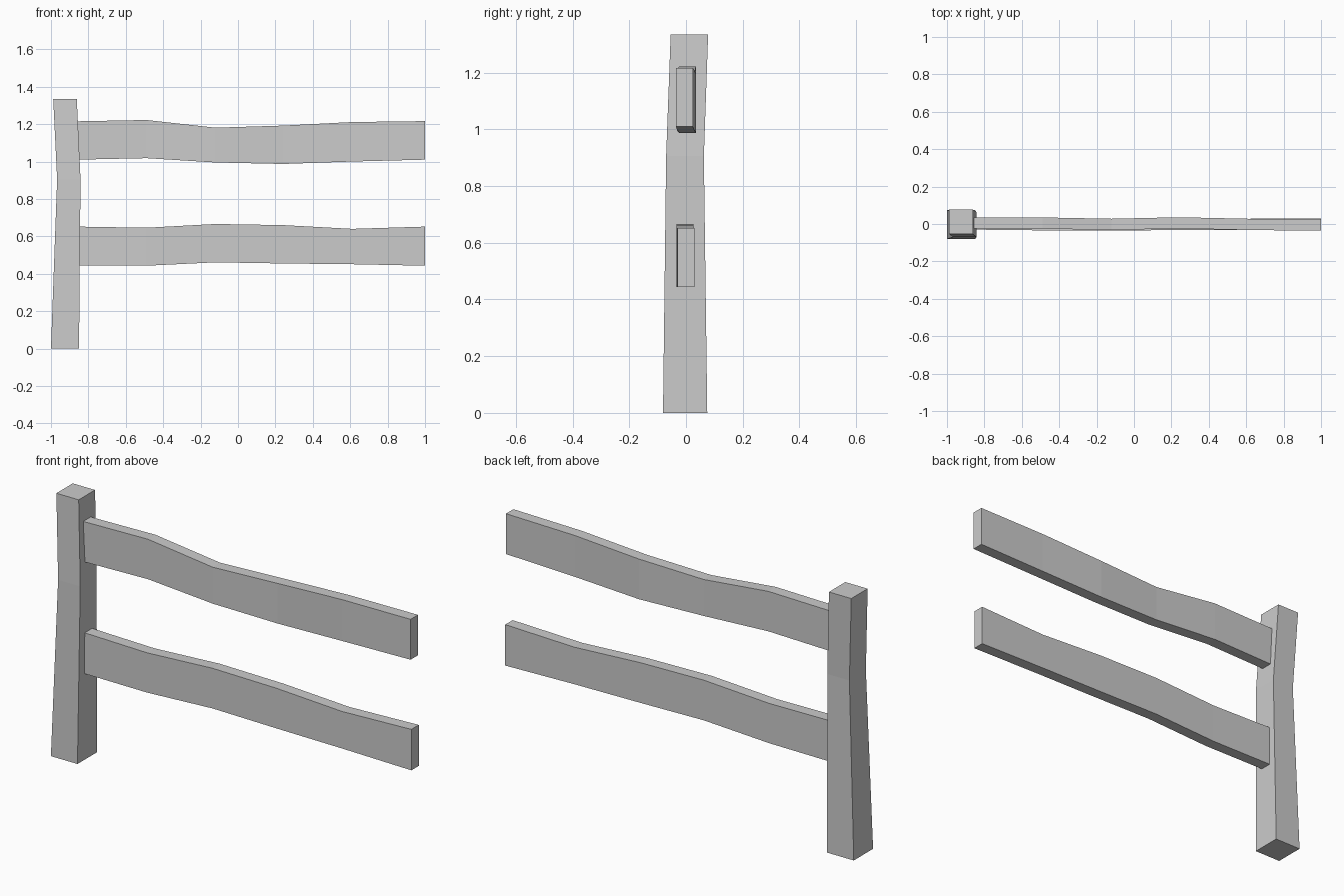
import bpy, bmesh

if "Cube" in bpy.data.objects:
    bpy.data.objects.remove(bpy.data.objects["Cube"])


def loft(name, rings):
    """Skin a list of four-cornered rings into a closed flat-shaded beam."""
    bm = bmesh.new()
    loops = [[bm.verts.new(p) for p in ring] for ring in rings]
    for a, b in zip(loops, loops[1:]):
        for i in range(4):
            j = (i + 1) % 4
            bm.faces.new((a[i], a[j], b[j], b[i]))
    bm.faces.new(loops[0][::-1])
    bm.faces.new(loops[-1])
    bmesh.ops.recalc_face_normals(bm, faces=bm.faces)
    mesh = bpy.data.meshes.new(name)
    bm.to_mesh(mesh)
    bm.free()
    obj = bpy.data.objects.new(name, mesh)
    bpy.context.collection.objects.link(obj)
    return obj


def post_ring(z, x0, x1, y0, y1):
    return [(x0, y0, z), (x1, y0, z), (x1, y1, z), (x0, y1, z)]


def rail_ring(x, z0, z1, y, half=0.03):
    return [(x, y - half, z0), (x, y + half, z0), (x, y + half, z1), (x, y - half, z1)]


# Slightly crooked post: bottom, waist, top
loft("post", [
    post_ring(0.0, -1.0, -0.85, -0.081, 0.075),
    post_ring(0.905, -0.967, -0.842, -0.070, 0.063),
    post_ring(1.335, -0.988, -0.862, -0.054, 0.078),
])

# Wavy rails: bottom height, top height, sideways drift at each station
stations = [-0.86, -0.49, -0.12, 0.24, 0.61, 1.0]
rails = {
    "upper_rail": [(1.010, 1.215, 0.005), (1.018, 1.222, 0.005), (0.995, 1.181, -0.002),
                   (0.987, 1.192, 0.006), (1.000, 1.211, -0.002), (1.010, 1.216, -0.006)],
    "lower_rail": [(0.443, 0.652, 0.0), (0.443, 0.646, -0.004), (0.461, 0.666, -0.004),
                   (0.455, 0.660, -0.003), (0.451, 0.640, -0.002), (0.443, 0.652, 0.0)],
}
for name, profile in rails.items():
    loft(name, [rail_ring(x, *p) for x, p in zip(stations, profile)])
